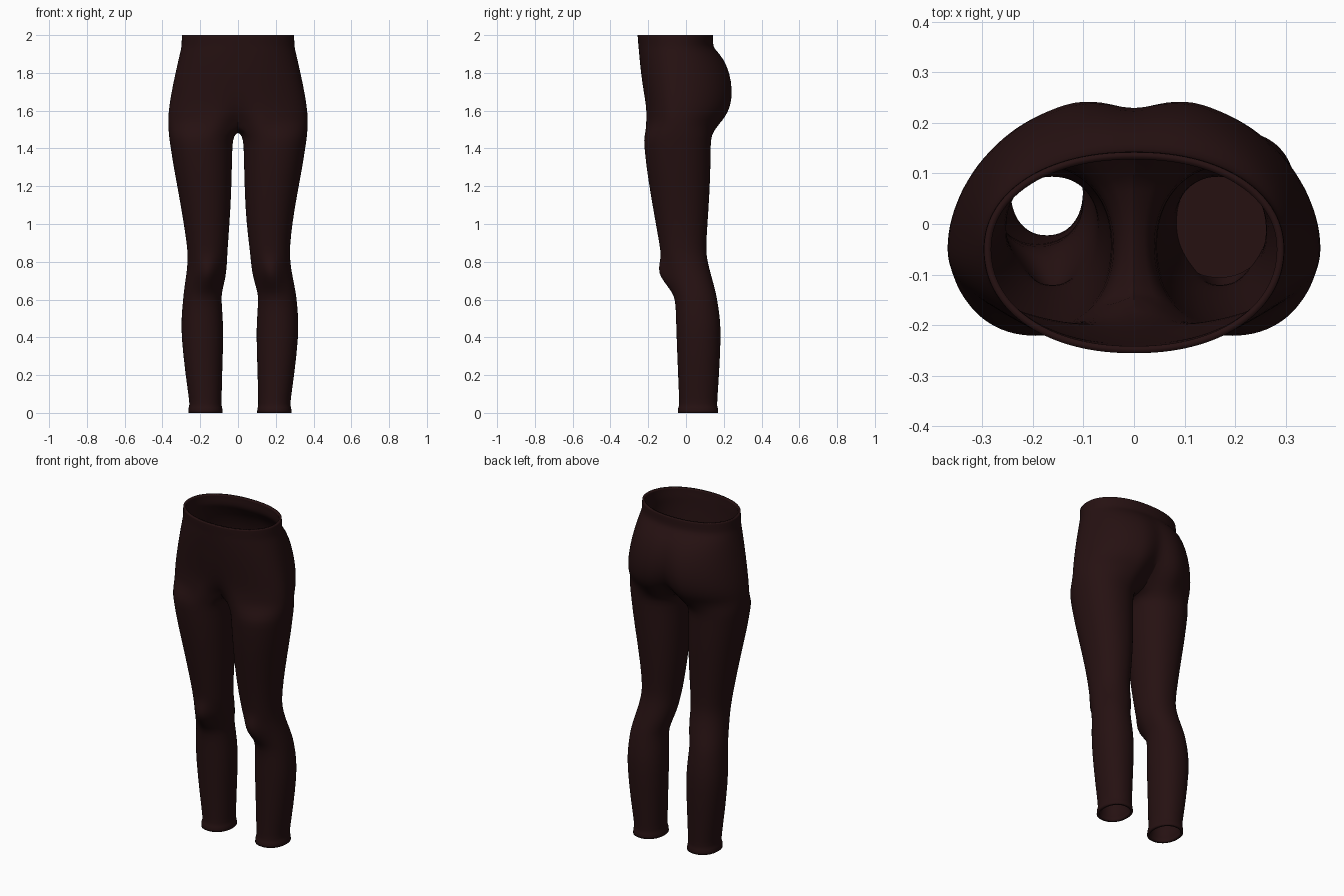
import bpy
import bmesh
from math import sin, cos, pi, exp, radians

old = bpy.data.objects.get("Cube")
if old:
    bpy.data.objects.remove(old)

OUTER = 30   # columns running from centre front round the hip to centre back
INNER = 10   # columns on the inside of the thigh

# height, half width, front y, back y, back cleft depth, front hollow depth
PELVIS = [
    (2.0, .297, -.256, .142, 0, 0),
    (1.985, .298, -.256, .144, 0, 0),
    (1.945, .299, -.252, .143, 0, 0),
    (1.925, .302, -.252, .155, .002, .002),
    (1.88, .313, -.249, .203, .008, .003),
    (1.8, .331, -.241, .243, .018, .003),
    (1.7, .352, -.227, .260, .030, .003),
    (1.62, .365, -.217, .249, .050, .012),
    (1.57, .369, -.219, .225, .075, .040),
    (1.53, .370, -.221, .190, .090, .080),
]

# height, inner x, outer x, front y, back y, kneecap bulge
LEG = [
    (1.465, .022, .366, -.223, .134, 0),
    (1.42, .030, .359, -.222, .131, 0),
    (1.3, .032, .341, -.210, .130, 0),
    (1.15, .036, .312, -.186, .124, 0),
    (1.0, .045, .287, -.160, .114, 0),
    (.88, .057, .272, -.138, .106, 0),
    (.83, .061, .271, -.128, .110, .005),
    (.79, .064, .273, -.112, .117, .030),
    (.74, .069, .279, -.097, .130, .052),
    (.69, .080, .288, -.080, .144, .036),
    (.64, .094, .296, -.066, .157, .010),
    (.6, .098, .301, -.056, .165, 0),
    (.5, .090, .310, -.053, .181, 0),
    (.4, .087, .310, -.050, .185, 0),
    (.2, .094, .288, -.042, .175, 0),
    (.06, .097, .267, -.036, .165, 0),
    (.035, .097, .268, -.037, .165, 0),
    (.025, .092, .273, -.043, .170, 0),
    (0, .091, .273, -.044, .171, 0),
]


def signed_pow(v, p):
    return abs(v) ** p * (1 if v >= 0 else -1)


def lean(z):
    """Small sideways drift of the lower legs."""
    return .01 * min(1, max(0, (1 - z) / .4))


def pelvis_ring(z, w, front, back, cleft, hollow):
    """Half ring from centre front to centre back."""
    pts = []
    mid = -.05
    for i in range(OUTER + 1):
        t = pi * i / OUTER
        x = w * abs(sin(t)) ** .92 if 0 < i < OUTER else 0
        c = signed_pow(cos(t), .95)
        near = max(0, 1 - x / .12) ** 1.4
        if c > 0:
            y = mid - (mid - front) * c + hollow * near
        else:
            y = mid - (back - mid) * c - cleft * near
        pts.append((x, y, z))
    return pts


def leg_ring(z, x_in, x_out, front, back, knee):
    """Closed ring, starting at the inner front."""
    cx, cy = (x_in + x_out) / 2, (front + back) / 2
    rx, ry = (x_out - x_in) / 2, (back - front) / 2
    pts = []
    for i in range(OUTER + INNER):
        a = radians(45) + 2 * pi * i / (OUTER + INNER)
        x = cx - rx * signed_pow(cos(a), .93)
        y = cy - ry * signed_pow(sin(a), .93)
        y -= knee * max(0, sin(a)) ** 3 * exp(-((x - .165) / .08) ** 2)
        pts.append((x, y, z))
    return pts


def crotch_line(back_pt, front_pt):
    """Sagging seam joining centre back to centre front between the legs."""
    pts = []
    for j in range(1, INNER):
        s = j / INNER
        pts.append((0, back_pt[1] + (front_pt[1] - back_pt[1]) * s,
                    back_pt[2] - .04 * sin(pi * s)))
    return pts


def finish(name, bm, mat):
    mesh = bpy.data.meshes.new(name)
    bm.to_mesh(mesh)
    bm.free()
    mesh.materials.append(mat)
    obj = bpy.data.objects.new(name, mesh)
    bpy.context.collection.objects.link(obj)
    return obj


# Cloth colour
cloth = bpy.data.materials.new("dark maroon cloth")
cloth.use_nodes = True
colour = (.019, .0055, .0058, 1)
cloth.diffuse_color = colour
shader = cloth.node_tree.nodes["Principled BSDF"]
shader.inputs["Base Color"].default_value = colour
shader.inputs["Roughness"].default_value = .9

# Leggings: both halves lofted from waist to hem and welded on the centre line
bm = bmesh.new()
for side in (1, -1):
    def add(pts):
        return [bm.verts.new((side * x + lean(z), y, z)) for x, y, z in pts]

    def loft(upper, lower, count):
        for i in range(count):
            k = (i + 1) % len(lower)
            quad = [lower[i], lower[k], upper[k], upper[i]]
            bm.faces.new(quad if side == 1 else quad[::-1])

    rings = [pelvis_ring(*row) for row in PELVIS]
    hips = [add(r) for r in rings]
    for upper, lower in zip(hips, hips[1:]):
        loft(upper, lower, OUTER)
    legs = [hips[-1] + add(crotch_line(rings[-1][-1], rings[-1][0]))]
    legs += [add(leg_ring(*row)) for row in LEG]
    for upper, lower in zip(legs, legs[1:]):
        loft(upper, lower, OUTER + INNER)
bmesh.ops.remove_doubles(bm, verts=bm.verts, dist=.0005)
leggings = finish("leggings", bm, cloth)

subsurf = leggings.modifiers.new("smooth cloth", 'SUBSURF')
subsurf.levels = subsurf.render_levels = 1
solid = leggings.modifiers.new("cloth thickness", 'SOLIDIFY')
solid.thickness = .014
solid.offset = -1

# Lining closing the inside of the left leg at the knee
bm = bmesh.new()
knee_row = LEG[7]
ring = leg_ring(*knee_row[:5], 0)
mid_x = (knee_row[1] + knee_row[2]) / 2
bm.faces.new([bm.verts.new((mid_x + (x - mid_x) * .95, y * .95, z)) for x, y, z in ring])
lining = finish("left_leg_lining", bm, cloth)

# Smooth shading with the hem and waist edges kept crisp
for obj in (leggings, lining):
    bpy.ops.object.select_all(action='DESELECT')
    obj.select_set(True)
    bpy.context.view_layer.objects.active = obj
    bpy.ops.object.shade_smooth_by_angle(angle=radians(50))
